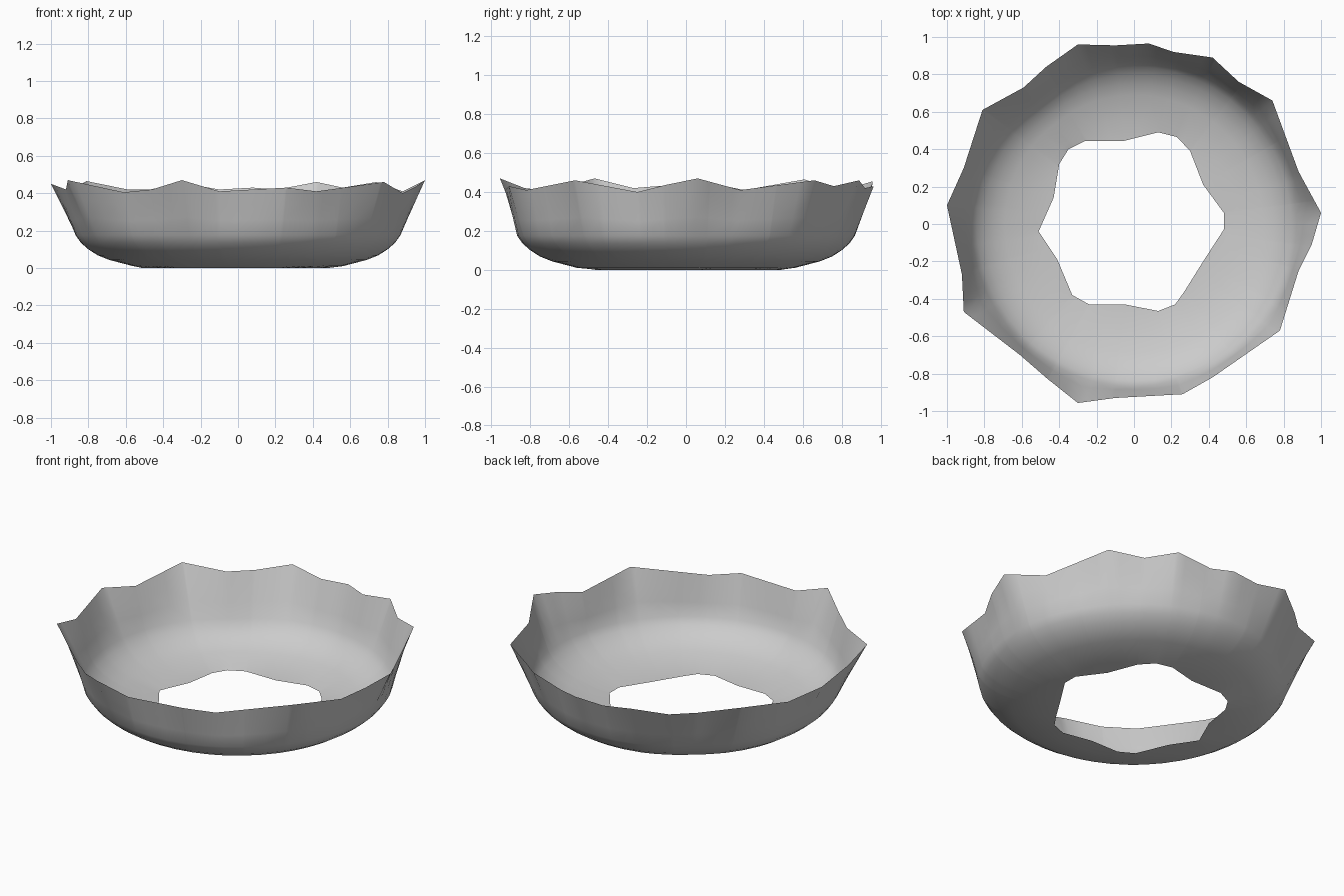
import bpy, bmesh, math

if "Cube" in bpy.data.objects:
    bpy.data.objects.remove(bpy.data.objects["Cube"])

# Broken rim outline (x, y, z), counter-clockwise
RIM = [(1, .06, .47), (.88, .28, .41), (.74, .66, .46), (.56, .76, .43),
       (.42, .89, .46), (.21, .92, .42), (.08, .965, .43), (-.10, .955, .42),
       (-.30, .96, .455), (-.47, .84, .42), (-.59, .73, .42), (-.81, .61, .465),
       (-.91, .30, .41), (-1, .10, .45), (-.92, -.27, .42), (-.91, -.47, .47),
       (-.61, -.70, .405), (-.46, -.83, .42), (-.30, -.957, .47), (-.10, -.93, .41),
       (.26, -.91, .43), (.42, -.82, .41), (.78, -.57, .46), (.88, -.25, .40),
       (.95, -.11, .435)]
# Ragged hole in the base (x, y)
HOLE = [(.48, .06), (.37, .21), (.30, .39), (.23, .465), (.13, .49), (-.05, .445),
        (-.26, .445), (-.35, .40), (-.40, .32), (-.43, .14), (-.51, -.04),
        (-.41, -.19), (-.33, -.38), (-.24, -.43), (-.05, -.43), (.13, -.465),
        (.22, -.43), (.27, -.36), (.37, -.20), (.48, -.03)]
# Base-to-wall cross-section (radius, height)
PROFILE = [(.56, .01), (.69, .044), (.75, .068), (.80, .10), (.84, .135), (.868, .175)]
TAU = 2 * math.pi


def ang(p):
    return math.atan2(p[1], p[0]) % TAU


def outline_at(points, a):
    """Where a ray at angle a meets a star-shaped outline: (radius, height)."""
    for p, q in zip(points, points[1:] + points[:1]):
        span = (ang(q) - ang(p)) % TAU
        off = (a - ang(p)) % TAU
        if off <= span + 1e-9:
            dx, dy = q[0] - p[0], q[1] - p[1]
            c, s = math.cos(a), math.sin(a)
            t = (p[0] * s - p[1] * c) / (dy * c - dx * s)
            r = (p[0] + t * dx) * c + (p[1] + t * dy) * s
            z = p[2] + t * (q[2] - p[2]) if len(p) > 2 else 0.0
            return r, z
    return math.hypot(*points[0][:2]), (points[0][2] if len(points[0]) > 2 else 0.0)


# Columns pass through every outline corner, so the torn edges stay crisp
angles = sorted({round(ang(p), 4) for p in RIM + HOLE} | {i * TAU / 48 for i in range(48)})
angles = [a for i, a in enumerate(angles) if i == 0 or a - angles[i - 1] > 1e-3]

bm = bmesh.new()
columns = []
for a in angles:
    hole, rim = outline_at(HOLE, a), outline_at(RIM, a)
    dent = .03 * math.exp(-((a - math.radians(128)) / .25) ** 2)
    wall = [(r - dent * z / .175, z) for r, z in PROFILE]
    r0, z0 = wall[-1]
    upper = [(r0 + (rim[0] - r0) * t, z0 + (rim[1] - z0) * t) for t in (.33, .67, 1)]
    columns.append([bm.verts.new((r * math.cos(a), r * math.sin(a), z))
                    for r, z in [hole] + wall + upper])

for c, d in zip(columns, columns[1:] + columns[:1]):
    for k in range(len(c) - 1):
        bm.faces.new((c[k], d[k], d[k + 1], c[k + 1])).smooth = True
bmesh.ops.recalc_face_normals(bm, faces=bm.faces)

# Open bowl shell
mesh = bpy.data.meshes.new("broken_bowl")
bm.to_mesh(mesh)
bm.free()
bpy.context.collection.objects.link(bpy.data.objects.new("broken_bowl", mesh))
